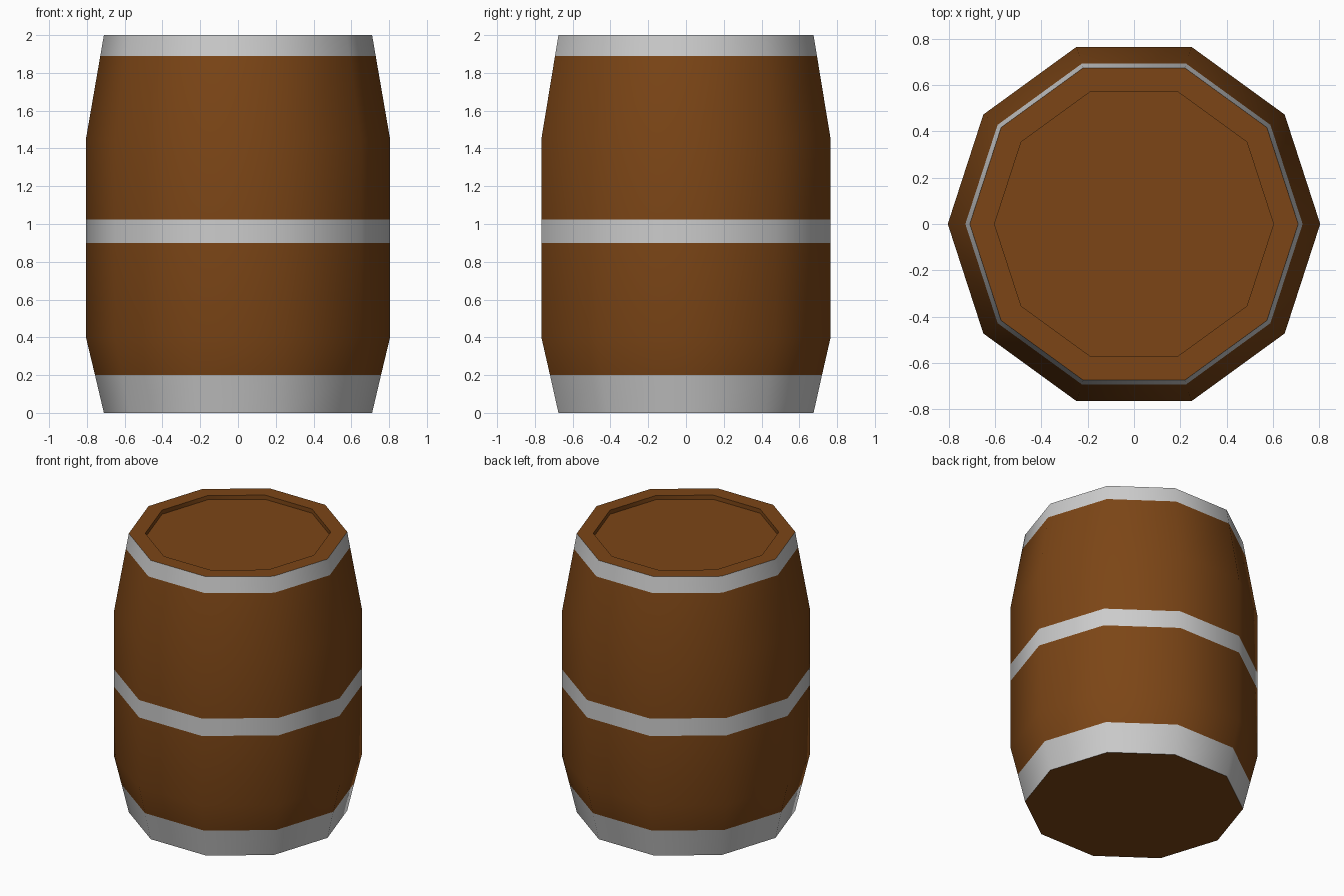
import bpy, bmesh, math

if "Cube" in bpy.data.objects:
    bpy.data.objects.remove(bpy.data.objects["Cube"])

SIDES = 10

wood = bpy.data.materials.new("wood")
wood.diffuse_color = (0.2, 0.06, 0.008, 1)
wood.use_nodes = True
wood.node_tree.nodes["Principled BSDF"].inputs["Base Color"].default_value = wood.diffuse_color


def part(name, profile, mat=None, cap_top=False, cap_bottom=False):
    """Turn a (radius, z) profile into a ten-sided shell."""
    bm = bmesh.new()
    rings = []
    for r, z in profile:
        rings.append([bm.verts.new((r * math.cos(2 * math.pi * i / SIDES),
                                    r * math.sin(2 * math.pi * i / SIDES), z))
                      for i in range(SIDES)])
    for low, high in zip(rings, rings[1:]):
        for i in range(SIDES):
            j = (i + 1) % SIDES
            bm.faces.new((low[i], low[j], high[j], high[i]))
    if cap_top:
        bm.faces.new(rings[-1])
    if cap_bottom:
        bm.faces.new(rings[0][::-1])
    mesh = bpy.data.meshes.new(name)
    bm.to_mesh(mesh)
    bm.free()
    obj = bpy.data.objects.new(name, mesh)
    bpy.context.collection.objects.link(obj)
    if mat:
        mesh.materials.append(mat)
    bpy.ops.object.select_all(action='DESELECT')
    obj.select_set(True)
    bpy.context.view_layer.objects.active = obj
    bpy.ops.object.shade_smooth_by_angle(angle=math.radians(40))
    return obj


R_END, R_MID = 0.71, 0.805   # radius at the ends and at the belly
R_LOW, R_HIGH = 0.757, 0.729  # radius where the end hoops meet the wood

# Metal hoops, flush with the staves
part("bottom_hoop", [(R_END, 0), (R_LOW, 0.2)])
part("middle_hoop", [(R_MID, 0.9), (R_MID, 1.025)])
part("top_hoop", [(R_HIGH, 1.89), (R_END, 2)])

# Wooden staves
part("lower_staves", [(R_LOW, 0.2), (R_MID, 0.4), (R_MID, 0.9)], wood)
part("upper_staves", [(R_MID, 1.025), (R_MID, 1.45), (R_HIGH, 1.89)], wood)

# Rim with recessed lid, and flat base
part("lid", [(R_END, 2), (0.603, 2), (0.603, 1.97)], wood, cap_top=True)
part("base", [(R_END, 0)], wood, cap_bottom=True)
